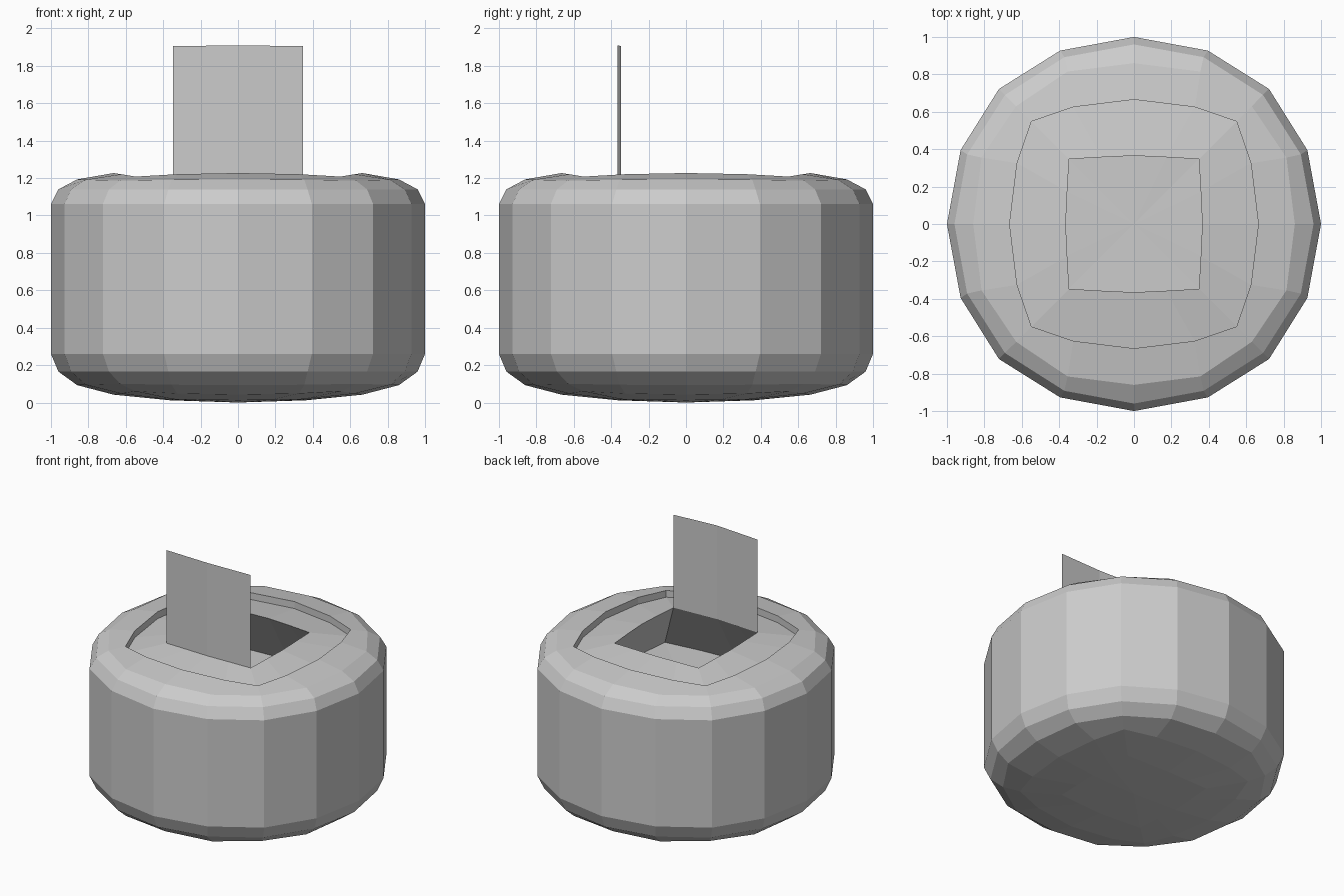
import bpy, bmesh

if "Cube" in bpy.data.objects:
    bpy.data.objects.remove(bpy.data.objects["Cube"])


def ring_points(mid, quarter, corner, z_mid, z_corner):
    """16 points of a rounded square: side middles, quarter points, corners."""
    qx, qy = quarter
    zq = z_mid * 0.67 + z_corner * 0.33
    side = [(-corner, -corner, z_corner), (-qx, -qy, zq), (0, -mid, z_mid), (qx, -qy, zq)]
    points = []
    for turn in range(4):
        for x, y, z in side:
            for _ in range(turn):
                x, y = -y, x
            points.append((x, y, z))
    return points


def add_ring(bm, *spec):
    return [bm.verts.new(p) for p in ring_points(*spec)]


def bridge(bm, lower, upper):
    n = len(lower)
    for i in range(n):
        j = (i + 1) % n
        bm.faces.new((lower[i], lower[j], upper[j], upper[i]))


def fan(bm, ring, z, up):
    centre = bm.verts.new((0, 0, z))
    for i in range(len(ring)):
        a, b = ring[i], ring[(i + 1) % len(ring)]
        bm.faces.new((a, b, centre) if up else (b, a, centre))


def finish(bm, name):
    mesh = bpy.data.meshes.new(name)
    bm.to_mesh(mesh)
    bm.free()
    bpy.context.collection.objects.link(bpy.data.objects.new(name, mesh))


# Drum: rings from the underside, up the wall, into the recess and pocket
hole = (0.365, (0.173, 0.357), 0.347)
rim = (0.665, (0.325, 0.625), 0.548)
shoulder = (0.86, (0.355, 0.815), 0.63)
bevel = (0.96, (0.372, 0.892), 0.69)
wall = (1.0, (0.395, 0.927), 0.722)
pocket = (0.61, (0.29, 0.60), 0.58)

levels = [
    (hole, 0.012, 0.018),
    (rim, 0.042, 0.06),
    (shoulder, 0.093, 0.10),
    (bevel, 0.165, 0.165),
    (wall, 0.26, 0.26),
    (wall, 1.062, 1.062),
    (bevel, 1.14, 1.14),
    (shoulder, 1.193, 1.187),
    (rim, 1.227, 1.208),
    (rim, 1.175, 1.158),
    (hole, 1.215, 1.21),
    (pocket, 0.81, 0.80),
]
bm = bmesh.new()
rings = [add_ring(bm, *shape, zm, zc) for shape, zm, zc in levels]
for low, high in zip(rings, rings[1:]):
    bridge(bm, low, high)
fan(bm, rings[0], 0.0, False)
fan(bm, rings[-1], 0.81, True)
finish(bm, "drum_body")

# Lid flap: thin sheet standing open on the front edge of the hole
bm = bmesh.new()
edge = [(-0.347, -0.347), (0, -0.365), (0.347, -0.347)]
bottom = [bm.verts.new((x, y, 1.21)) for x, y in edge]
top = [bm.verts.new((x, y, 1.91 if x == 0 else 1.905)) for x, y in edge]
for i in range(2):
    bm.faces.new((bottom[i], bottom[i + 1], top[i + 1], top[i]))
finish(bm, "lid_flap")
